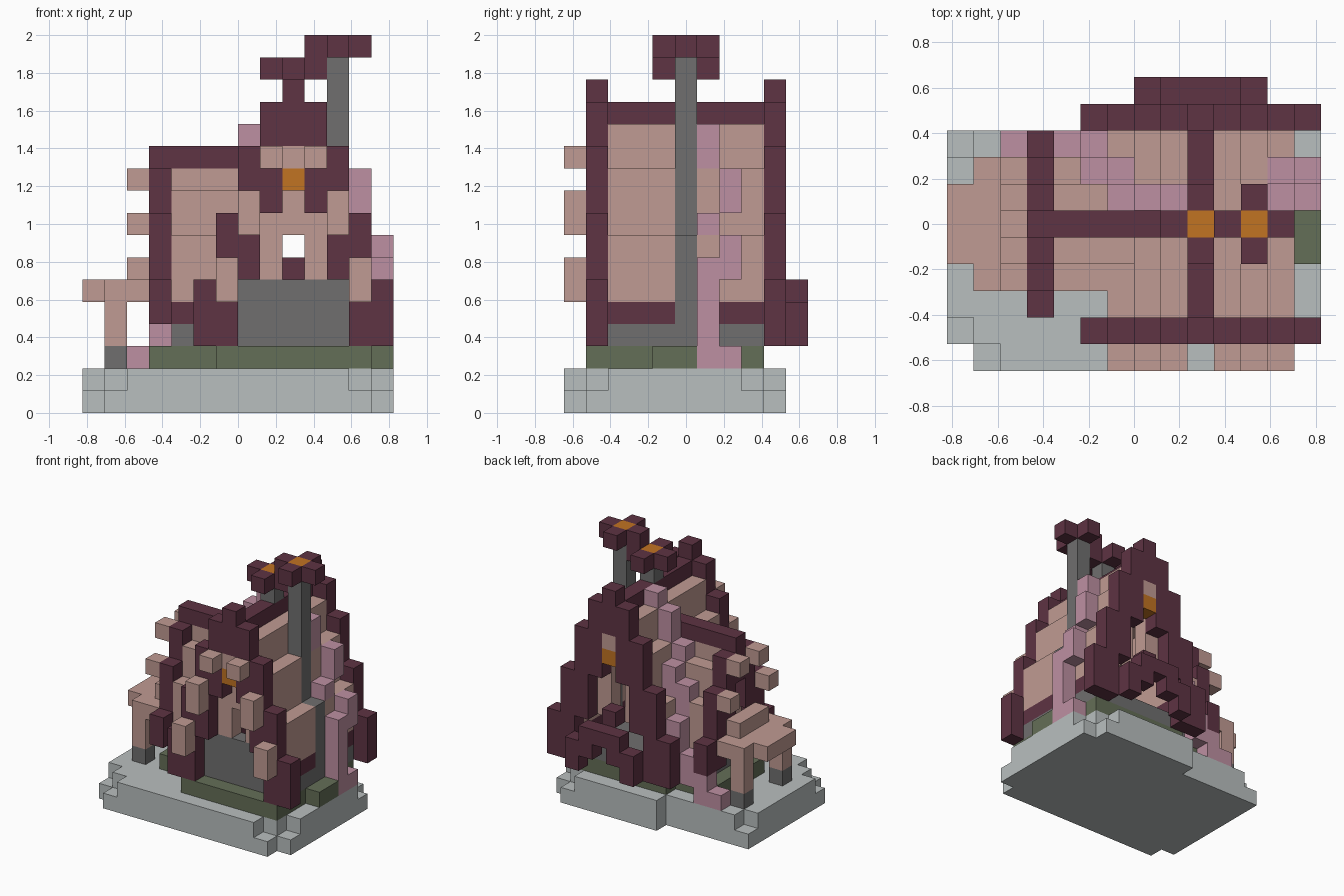
import bpy, bmesh
from mathutils import Vector

if "Cube" in bpy.data.objects:
    bpy.data.objects.remove(bpy.data.objects["Cube"], do_unlink=True)

UNIT = 2 / 17
ORIGIN = Vector((-7, -5.5, 0))
cells = {}      # grid cell -> part name
colour_of = {}  # part name -> colour name

PALETTE = {
    "maroon": (94, 51, 67), "salmon": (192, 155, 147), "pink": (190, 144, 162),
    "grey": (112, 111, 111), "pale_stone": (185, 191, 191),
    "moss_green": (100, 110, 87), "orange": (193, 115, 34),
}


def linear(c):
    c /= 255
    return c / 12.92 if c <= 0.04045 else ((c + 0.055) / 1.055) ** 2.4


def make_material(name, rgb):
    colour = tuple(linear(c) for c in rgb) + (1,)
    mat = bpy.data.materials.new(name)
    mat.use_nodes = True
    mat.diffuse_color = colour
    bsdf = mat.node_tree.nodes["Principled BSDF"]
    bsdf.inputs["Base Color"].default_value = colour
    bsdf.inputs["Roughness"].default_value = 0.9
    return mat


def fill(part, colour, xs, ys, zs):
    """Fill a block of cells; each range is (start, end) or one index."""
    colour_of[part] = colour
    spans = [range(*r) if isinstance(r, tuple) else (r,) for r in (xs, ys, zs)]
    for x in spans[0]:
        for y in spans[1]:
            for z in spans[2]:
                cells[x, y, z] = part


def mirror(centre, offset):
    return {centre - offset, centre + offset}


# Stone base, corners stepped in and more so on the upper layer
for layer in (0, 1):
    part = ("base_lower", "base_upper")[layer]
    for y in range(10):
        inset = max(0, 1 + layer - min(y, 9 - y)) if y < 9 else 1 + layer
        left = 6 if y == 9 else inset
        fill(part, "pale_stone", (left, 14 - inset), y, layer)

# Lawn and foundations
fill("lawn", "moss_green", (6, 13), (1, 9), 2)
fill("lawn", "moss_green", (3, 6), (3, 8), 2)
fill("lawn", "moss_green", 13, (4, 6), 2)
fill("foundation", "grey", (6, 13), (2, 9), 3)
fill("foundation", "grey", (4, 7), (3, 8), 3)
fill("front_wall", "grey", (7, 12), 2, (3, 6))

# Wing roof, ridge running along x
for y in mirror(5, 2):
    fill("wing_sill", "maroon", (4, 7), y, 4)
    fill("wing_roof", "salmon", (4, 7), y, (5, 8))
for y in mirror(5, 1):
    fill("wing_roof", "salmon", (4, 8), y, (7, 10))
fill("wing_wall", "salmon", 4, (4, 7), (4, 9))
fill("wing_roof", "salmon", (4, 8), 5, (9, 11))

# Main roof, ridge running along y
for x in mirror(9, 3):
    fill("main_sill", "maroon", x, (2, 9), 4)
    fill("main_roof", "salmon", x, (2, 9), (5, 8))
for x in mirror(9, 2):
    fill("main_roof", "salmon", x, (2, 9), (7, 11))
for x in mirror(9, 1):
    fill("main_roof", "salmon", x, (2, 9), (10, 13))
    for y in (2, 8):
        fill("gable_wall", "salmon", x, y, (6, 10))
fill("gable_wall", "salmon", 9, 2, (8, 10))
fill("main_ridge", "maroon", 9, (2, 9), 13)
fill("wing_ridge", "maroon", (3, 9), 5, 11)

# Stepped gable boards: (offset from the middle, bottom, top)
MAIN_STEPS = ((4, 3, 6), (3, 3, 9), (2, 6, 12), (1, 9, 14), (0, 12, 15))
WING_STEPS = ((3, 4, 6), (2, 4, 9), (1, 7, 11), (0, 9, 12))
for side, y in (("front", 1), ("back", 9)):
    for offset, low, high in MAIN_STEPS:
        for x in mirror(9, offset):
            fill(side + "_gable_board", "maroon", x, y, (low, high))
    fill(side + "_gable_window", "orange", 9, y, 10)
    fill(side + "_gable_lintel", "salmon", 9, y, 11)
for offset, low, high in WING_STEPS:
    for y in mirror(5, offset):
        fill("wing_gable_board", "maroon", 3, y, (low, high))

# Blocks decorating the front gable and the wing gable
for offset, low, high in ((3, 5, 7), (2, 8, 10), (1, 11, 12)):
    for x in mirror(9, offset):
        fill("front_gable_blocks", "salmon", x, 0, (low, high))
for offset, z in ((2, 8), (1, 10)):
    for y in mirror(5, offset):
        fill("wing_gable_blocks", "salmon", 2, y, z)

# Back porch arch
for x in mirror(9, 2):
    fill("back_arch", "maroon", x, 10, (3, 5))
for x in mirror(9, 1):
    fill("back_arch", "maroon", x, 10, (4, 6))
fill("back_arch", "maroon", 9, 10, 5)
fill("back_arch", "maroon", 9, 9, 6)

# Canopy over the wing door, on two posts
fill("canopy", "salmon", (1, 3), (3, 8), 5)
fill("canopy", "salmon", 0, (4, 7), 5)
fill("canopy", "salmon", 2, (4, 7), 6)
for y in mirror(5, 2):
    fill("canopy_posts", "salmon", 1, y, (3, 5))
    fill("post_feet", "grey", 1, y, 2)

# Chimneys topped by flowers
fill("tall_chimney", "grey", 12, 5, (3, 8))
fill("tall_chimney", "grey", 11, 5, (8, 16))
fill("short_chimney", "grey", 9, 5, 14)
for name, x, z in (("short", 9, 15), ("tall", 11, 16)):
    fill(name + "_flower_petals", "maroon", (x - 1, x + 2), 5, z)
    fill(name + "_flower_petals", "maroon", x, (4, 7), z)
    fill(name + "_flower_centre", "orange", x, 5, z)

# Vine climbing the right-hand roof: (x, y, bottom, top)
for x, y, low, high in ((13, 6, 2, 7), (13, 7, 2, 3), (13, 7, 6, 8), (12, 6, 8, 9),
                        (12, 7, 9, 11), (11, 6, 11, 13)):
    fill("side_vine", "pink", x, y, (low, high))

# Vine climbing the valley between the roofs at the back
for x, y, low, high in ((2, 8, 2, 3), (3, 8, 2, 4), (4, 8, 3, 5), (5, 8, 4, 7),
                        (5, 7, 6, 9), (6, 7, 8, 10), (6, 6, 9, 11),
                        (7, 6, 11, 13), (8, 6, 12, 14)):
    fill("valley_vine", "pink", x, y, (low, high))

# Turn the exposed cell sides of each part into one mesh
materials = {name: make_material(name, rgb) for name, rgb in PALETTE.items()}
for part, colour in colour_of.items():
    bm = bmesh.new()
    for cell in [c for c, owner in cells.items() if owner == part]:
        corner = Vector(cell)
        for axis in range(3):
            u, v, n = Vector(), Vector(), Vector()
            n[axis] = u[(axis + 1) % 3] = v[(axis + 2) % 3] = 1
            for sign in (1, -1):
                if tuple(int(c) for c in corner + n * sign) in cells:
                    continue
                start = corner + (n if sign > 0 else Vector())
                quad = [start, start + u, start + u + v, start + v][::sign]
                bm.faces.new([bm.verts.new((p + ORIGIN) * UNIT) for p in quad])
    bmesh.ops.remove_doubles(bm, verts=bm.verts, dist=UNIT / 100)
    mesh = bpy.data.meshes.new(part)
    bm.to_mesh(mesh)
    bm.free()
    if mesh.polygons:
        mesh.materials.append(materials[colour])
        obj = bpy.data.objects.new(part, mesh)
        bpy.context.collection.objects.link(obj)
